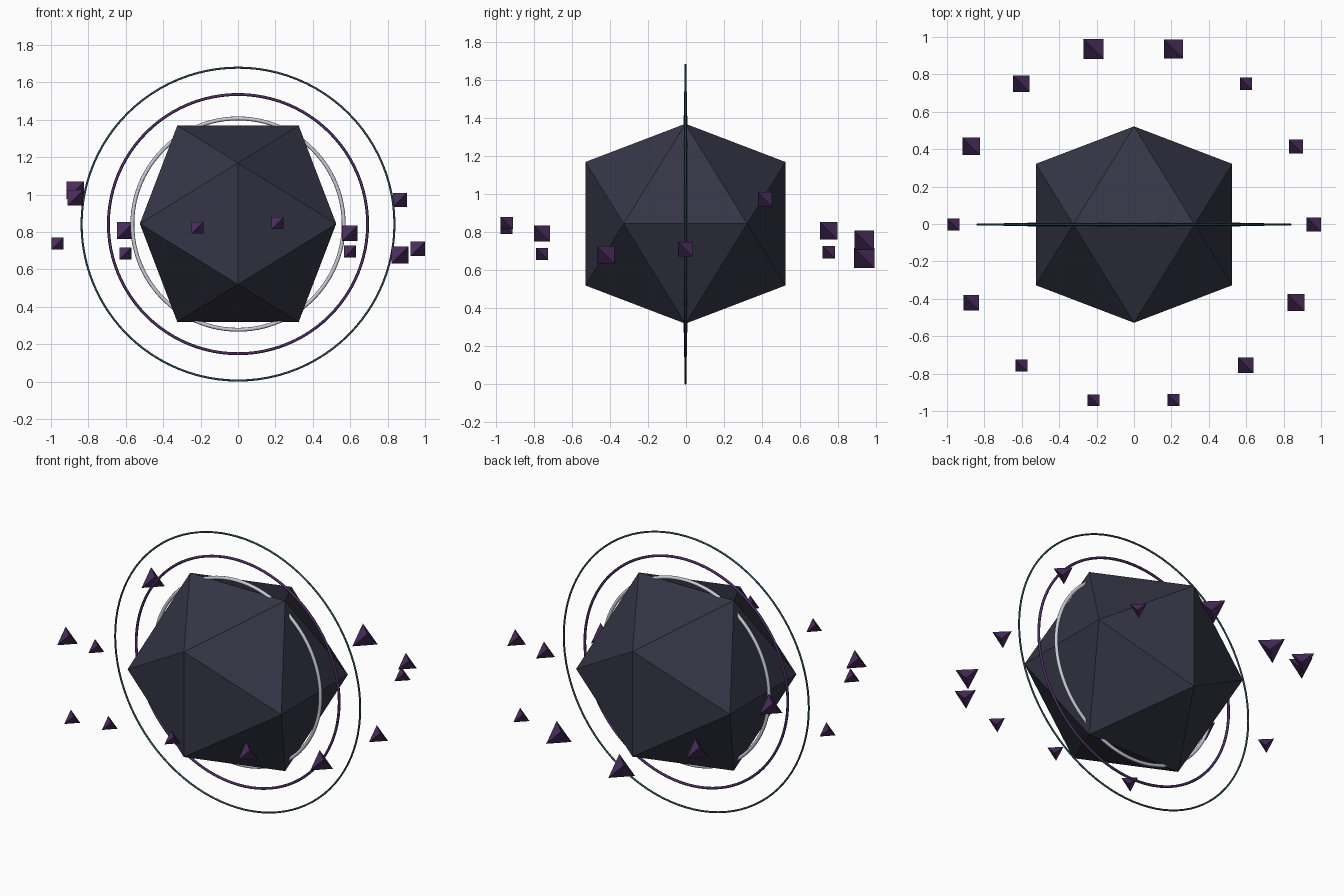
import bpy, bmesh, math

if "Cube" in bpy.data.objects:
    bpy.data.objects.remove(bpy.data.objects["Cube"])

CX, CY, CZ = -0.002, -0.003, 0.842


def material(name, rgb):
    m = bpy.data.materials.new(name)
    m.diffuse_color = (*rgb, 1)
    m.use_nodes = True
    m.node_tree.nodes["Principled BSDF"].inputs["Base Color"].default_value = m.diffuse_color
    return m


def hull(name, points, loc, mat):
    """Flat-faced solid spanned by a few corner points."""
    bm = bmesh.new()
    for p in points:
        bm.verts.new(p)
    bmesh.ops.convex_hull(bm, input=bm.verts[:])
    bmesh.ops.recalc_face_normals(bm, faces=bm.faces[:])
    me = bpy.data.meshes.new(name)
    bm.to_mesh(me)
    bm.free()
    ob = bpy.data.objects.new(name, me)
    ob.location = loc
    me.materials.append(mat)
    bpy.context.collection.objects.link(ob)
    return ob


stone = material("dark_stone", (0.035, 0.035, 0.06))
purple = material("purple", (0.07, 0.027, 0.11))
teal = material("teal", (0.026, 0.07, 0.09))
silver = material("silver", (0.6, 0.6, 0.7))

# Core: icosahedron from three golden rectangles
p = 0.525
a = p / ((1 + math.sqrt(5)) / 2)
corners = []
for s in (-1, 1):
    for t in (-1, 1):
        corners += [(s * a, 0, t * p), (0, s * p, t * a), (s * p, t * a, 0)]
hull("core", corners, (0, CY, CZ + 0.002), stone)

# Upright concentric rings
for name, radius, tube, mat in (("inner_ring", 0.565, 0.0103, silver),
                                ("middle_ring", 0.693, 0.0077, purple),
                                ("outer_ring", 0.8365, 0.0055, teal)):
    bpy.ops.mesh.primitive_torus_add(
        major_radius=radius, minor_radius=tube, major_segments=96,
        minor_segments=10, location=(0, CY, CZ), rotation=(math.pi / 2, 0, 0))
    ring = bpy.context.object
    ring.name = name
    ring.data.materials.append(mat)
    bpy.ops.object.shade_smooth()

# Orbiting tetrahedral shards: (height, width) around the circle
shards = [(0.71, 0.076), (0.972, 0.075), (0.695, 0.065), (0.757, 0.102),
          (0.664, 0.107), (0.807, 0.090), (1.022, 0.093), (0.737, 0.064),
          (0.982, 0.083), (0.685, 0.064), (0.822, 0.063), (0.848, 0.064),
          (0.793, 0.083), (0.678, 0.091)]
tetra = [(1, -1, 1), (-1, -1, -1), (-1, 1, 1), (1, 1, -1)]
for i, (z, w) in enumerate(shards):
    ang = 2 * math.pi * i / len(shards)
    loc = (CX + 0.963 * math.cos(ang), CY + 0.963 * math.sin(ang), z)
    hull(f"shard_{i + 1}", [[c * w / 2 for c in v] for v in tetra], loc, purple)
